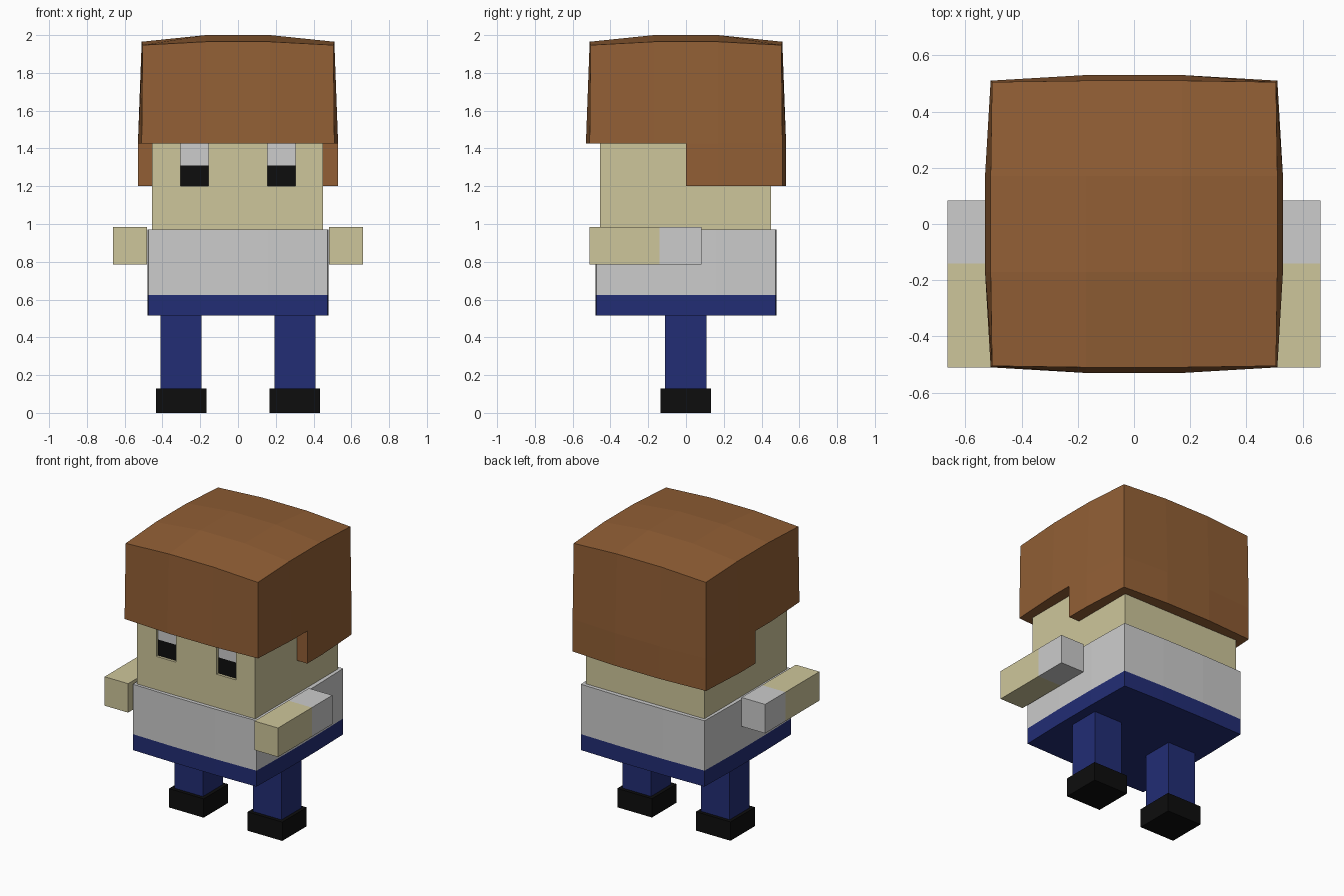
import bpy, bmesh

if "Cube" in bpy.data.objects:
    bpy.data.objects.remove(bpy.data.objects["Cube"])


def material(name, rgb):
    m = bpy.data.materials.new(name)
    lin = [(c / 255 / 12.92 if c < 11 else ((c / 255 + 0.055) / 1.055) ** 2.4) for c in rgb]
    m.diffuse_color = (*lin, 1)
    m.use_nodes = True
    m.node_tree.nodes["Principled BSDF"].inputs["Base Color"].default_value = m.diffuse_color
    return m


BROWN = material("hair_brown", (146, 95, 53))
TAN = material("skin_tan", (206, 198, 155))
GREY = material("shirt_grey", (204, 204, 204))
BLUE = material("trouser_blue", (34, 45, 117))
BLACK = material("black", (13, 13, 13))


def block(name, xs, ys, zs, mats, solid=None, shape=None, colour=None):
    """Closed shell around the filled cells of a small grid of stations.
    solid(centre) says which cells are filled, shape(co) bends the vertices,
    colour(centre, normal) picks a material index for each face."""
    st = (xs, ys, zs)
    size = [len(s) - 1 for s in st]

    def filled(c):
        if any(c[k] < 0 or c[k] >= size[k] for k in range(3)):
            return False
        mid = [(st[k][c[k]] + st[k][c[k] + 1]) / 2 for k in range(3)]
        return solid(mid) if solid else True

    bm = bmesh.new()
    verts = {}

    def vert(key):
        if key not in verts:
            verts[key] = bm.verts.new([st[k][key[k]] for k in range(3)])
        return verts[key]

    cells = [(i, j, k) for i in range(size[0]) for j in range(size[1])
             for k in range(size[2]) if filled((i, j, k))]
    for c in cells:
        for axis in range(3):
            for side in (0, 1):
                n = list(c)
                n[axis] += 2 * side - 1
                if filled(n):
                    continue
                a, b = (axis + 1) % 3, (axis + 2) % 3
                loop = []
                for da, db in ((0, 0), (1, 0), (1, 1), (0, 1)):
                    key = list(c)
                    key[axis] += side
                    key[a] += da
                    key[b] += db
                    loop.append(vert(tuple(key)))
                bm.faces.new(loop if side else loop[::-1])
    bm.normal_update()
    if colour:
        for f in bm.faces:
            f.material_index = colour(f.calc_center_median(), f.normal)
    if shape:
        for v in bm.verts:
            v.co = shape(v.co.copy())
    me = bpy.data.meshes.new(name)
    bm.to_mesh(me)
    bm.free()
    for m in mats:
        me.materials.append(m)
    ob = bpy.data.objects.new(name, me)
    bpy.context.collection.objects.link(ob)
    return ob


def push(value, limit, corner, middle, other):
    """Move an outer coordinate to its corner or bulged middle distance."""
    if abs(value) < limit - 0.01:
        return value
    d = middle if abs(other) < 0.2 else corner
    return d if value > 0 else -d


# Hair: bulging cap, short over the face and longer over the back half
def hair_shape(co):
    x, y, z = co
    if z > 1.9:
        inner = (abs(x) < 0.2) + (abs(y) < 0.2)
        z = (1.947, 1.965, 2.0)[inner]
        corner, middle = 0.505, 0.51
    else:
        corner, middle = 0.51, 0.53
    return (push(x, 0.5, corner, middle, y), push(y, 0.5, corner, middle, x), z)


block("hair", [-0.5, -0.17, 0.17, 0.5], [-0.5, -0.17, 0, 0.17, 0.5], [1.2, 1.425, 2.0],
      [BROWN], solid=lambda c: c[2] > 1.425 or c[1] > 0, shape=hair_shape)


# Head with two shallow eye recesses, white above and black below
def is_head(c):
    eye = c[1] < -0.435 and 0.155 < abs(c[0]) < 0.305 and 1.2 < c[2] < 1.44
    return not eye


def head_colour(c, n):
    if n.y < -0.9 and c.y > -0.44:
        return 2 if c.z < 1.31 else 1
    return 0


block("head", [-0.455, -0.305, -0.155, 0.155, 0.305, 0.45], [-0.455, -0.437, 0.45],
      [0.95, 1.2, 1.31, 1.44, 1.9], [TAN, GREY, BLACK], solid=is_head, colour=head_colour)


# Torso: shirt with trouser waist, slightly bulging sides
def torso_shape(co):
    return (push(co.x, 0.48, 0.473, 0.48, co.y), push(co.y, 0.48, 0.473, 0.48, co.x), co.z)


block("torso", [-0.48, -0.16, 0.16, 0.48], [-0.48, -0.16, 0.16, 0.48], [0.515, 0.625, 0.97],
      [GREY, BLUE], shape=torso_shape, colour=lambda c, n: 1 if c.z < 0.625 else 0)

# Arms reaching forward with short sleeves, legs and shoes
for side, s in (("left", -1), ("right", 1)):
    def span(a, b):
        return sorted((s * a, s * b))

    block(side + "_arm", span(0.483, 0.663), [-0.51, -0.14, 0.083], [0.785, 0.985],
          [TAN, GREY], colour=lambda c, n: 1 if c.y > -0.14 else 0)
    block(side + "_leg", span(0.192, 0.41), [-0.11, 0.108], [0.12, 0.53], [BLUE])
    block(side + "_shoe", span(0.168, 0.433), [-0.135, 0.132], [0, 0.13], [BLACK])
